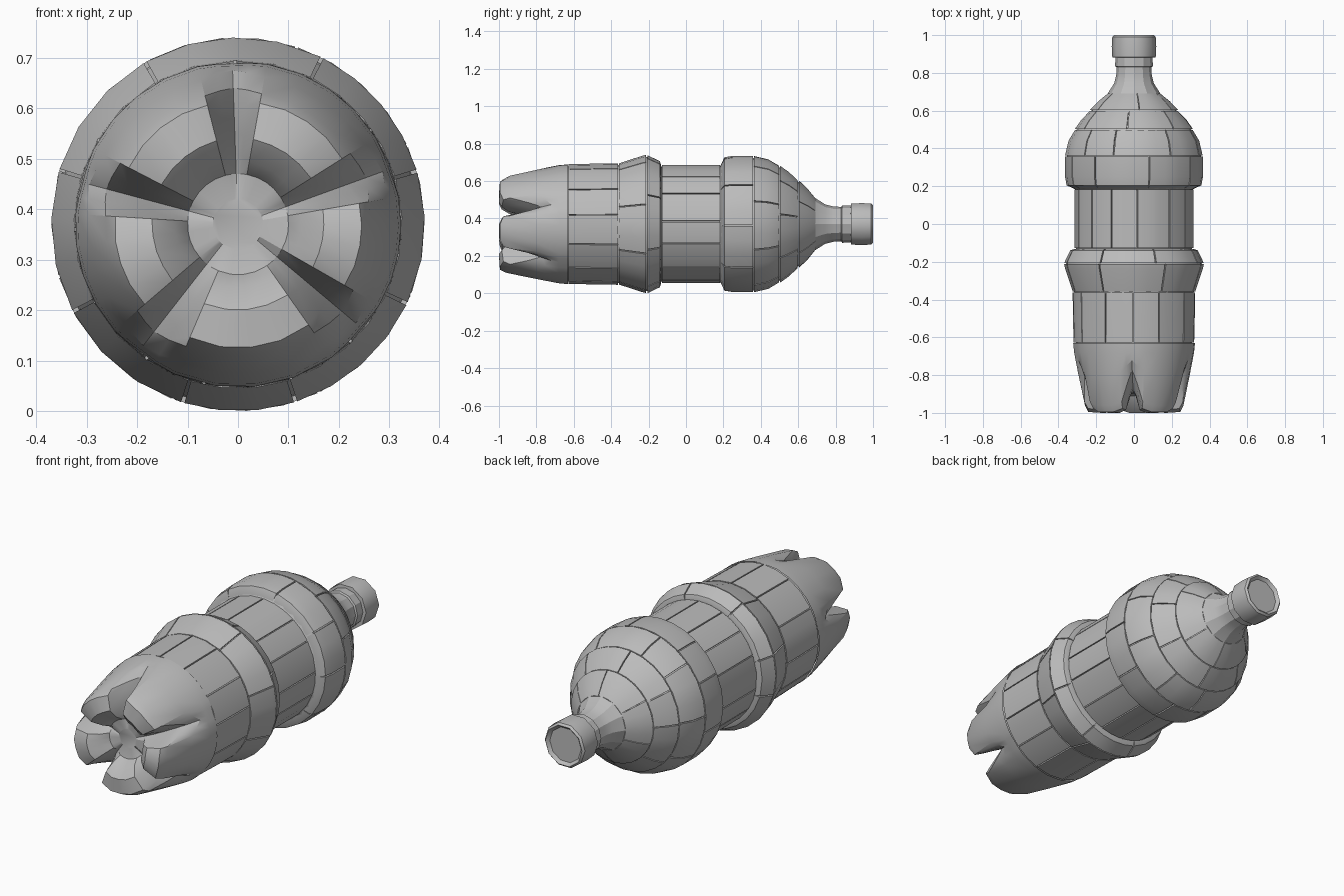
import bpy, bmesh, math, random
from math import radians, sin, cos

random.seed(4)
if "Cube" in bpy.data.objects:
    bpy.data.objects.remove(bpy.data.objects["Cube"])

AXIS = 0.37          # height of the bottle's long axis
TAU = 2 * math.pi

grey = bpy.data.materials.new("plain grey")
grey.use_nodes = True
COLOUR = (0.5, 0.5, 0.5, 1)
grey.diffuse_color = COLOUR
grey.node_tree.nodes["Principled BSDF"].inputs["Base Color"].default_value = COLOUR


def point(r, y, a):
    return (r * cos(a), y, AXIS + r * sin(a))


def finish(name, bm, angle=25):
    bmesh.ops.recalc_face_normals(bm, faces=bm.faces)
    mesh = bpy.data.meshes.new(name)
    bm.to_mesh(mesh)
    bm.free()
    mesh.materials.append(grey)
    ob = bpy.data.objects.new(name, mesh)
    bpy.context.collection.objects.link(ob)
    bpy.ops.object.select_all(action='DESELECT')
    bpy.context.view_layer.objects.active = ob
    ob.select_set(True)
    bpy.ops.object.shade_smooth_by_angle(angle=radians(angle))
    return ob


def skin(bm, rings, closed):
    """Bridge rows of points with quads."""
    rows = [[bm.verts.new(p) for p in ring] for ring in rings]
    n = len(rows[0])
    for lower, upper in zip(rows, rows[1:]):
        for i in range(n if closed else n - 1):
            j = (i + 1) % n
            bm.faces.new((lower[i], lower[j], upper[j], upper[i]))
    return rows


def lathe(name, profile, sides, angle=25):
    bm = bmesh.new()
    rows = skin(bm, [[point(r, y, TAU * i / sides) for i in range(sides)]
                     for r, y in profile], True)
    bm.faces.new(rows[0])
    bm.faces.new(rows[-1])
    return finish(name, bm, angle)


def panel_band(name, profile, cuts, gap=0.003, drop=0.014):
    """A ring of curved panels with thin seams between them."""
    bm = bmesh.new()
    (r0, y0), (r1, y1) = profile[0], profile[-1]
    body = [(r0, y0 + gap)] + profile[1:-1] + [(r1, y1 - gap)]
    path = [(r0 - drop, y0 + gap)] + body + [(r1 - drop, y1 - gap)]
    for a, b in zip(cuts, cuts[1:] + [cuts[0] + TAU]):
        steps = max(1, round((b - a) / radians(13)))
        seam = gap / 0.33
        angles = [a + seam + (b - a - 2 * seam) * k / steps for k in range(steps + 1)]
        rows = skin(bm, [[point(r, y, t) for t in angles] for r, y in path], False)
        # side skirts
        for col in (0, -1):
            edge = [row[col] for row in rows]
            low = [bm.verts.new(point(r - drop, y, angles[col])) for r, y in body]
            low = [edge[0]] + low[1:-1] + [edge[-1]]
            for i in range(1, len(body)):
                quad = [edge[i], edge[i + 1], low[i], low[i - 1]]
                bm.faces.new(list(dict.fromkeys(quad)))
    return finish(name, bm)


def cuts(count, start):
    return [start + TAU * (i + random.uniform(-0.18, 0.18)) / count for i in range(count)]


# Solid body under the panels
outer = [(0.315, -0.66), (0.325, -0.36), (0.365, -0.235), (0.368, -0.21),
         (0.335, -0.14), (0.315, -0.13), (0.315, 0.18), (0.357, 0.205),
         (0.363, 0.25), (0.363, 0.38), (0.345, 0.44), (0.312, 0.5),
         (0.235, 0.6), (0.14, 0.69), (0.1, 0.76)]
lathe("body_core", [(r - 0.009, y) for r, y in outer], 32)

# Panels, band by band
panel_band("lower_panels", [(0.32, -0.63), (0.323, -0.5), (0.325, -0.36)], cuts(13, 0.2))
panel_band("bumper_front", [(0.325, -0.36), (0.365, -0.235), (0.37, -0.21)], cuts(8, 0.4))
panel_band("bumper_back", [(0.37, -0.21), (0.338, -0.14), (0.318, -0.13)], cuts(8, 0.4))
panel_band("label_panels", [(0.316, -0.13), (0.316, 0.185)], cuts(14, 0.1))
panel_band("shoulder_lower", [(0.32, 0.185), (0.357, 0.205), (0.365, 0.25), (0.365, 0.36)],
           cuts(9, 0.0))
panel_band("shoulder_middle", [(0.365, 0.36), (0.347, 0.44), (0.313, 0.5)], cuts(9, 0.35))
panel_band("shoulder_upper", [(0.313, 0.5), (0.28, 0.55), (0.235, 0.6)], cuts(8, 0.1))
panel_band("shoulder_top", [(0.235, 0.6), (0.19, 0.65), (0.138, 0.695)], cuts(6, 0.5))

# Base with five feet and valleys between them
foot = [(0.323, -0.63), (0.318, -0.68), (0.295, -0.8), (0.262, -0.96), (0.245, -0.995),
        (0.17, -1.0), (0.125, -0.96), (0.1, -0.91), (0.05, -0.9)]
valley = [(0.318, -0.63), (0.314, -0.68), (0.305, -0.72), (0.27, -0.77), (0.23, -0.81),
          (0.18, -0.85), (0.14, -0.875), (0.1, -0.89), (0.05, -0.9)]
gaps = [20, 92, 165, 232, 320, 380]
shape = [(0, 0), (0.08, 0.4), (0.17, 0.9), (0.34, 1), (0.5, 1), (0.66, 1), (0.83, 0.9), (0.92, 0.4)]
columns = [(radians(a + (b - a) * f), w) for a, b in zip(gaps, gaps[1:]) for f, w in shape]
bm = bmesh.new()
rows = skin(bm, [[point(v[0] + (p[0] - v[0]) * w, v[1] + (p[1] - v[1]) * w, a)
                  for a, w in columns] for p, v in zip(foot, valley)], True)
bm.faces.new(rows[-1])
finish("base_with_feet", bm, 30)

# Neck and cap
lathe("neck", [(0.14, 0.69), (0.105, 0.745), (0.094, 0.79), (0.092, 0.83), (0.1, 0.835), (0.098, 0.89)], 12)
lathe("cap", [(0.09, 0.88), (0.115, 0.883), (0.118, 0.94), (0.115, 0.99), (0.105, 1.0),
              (0.09, 0.985)], 10, 40)
